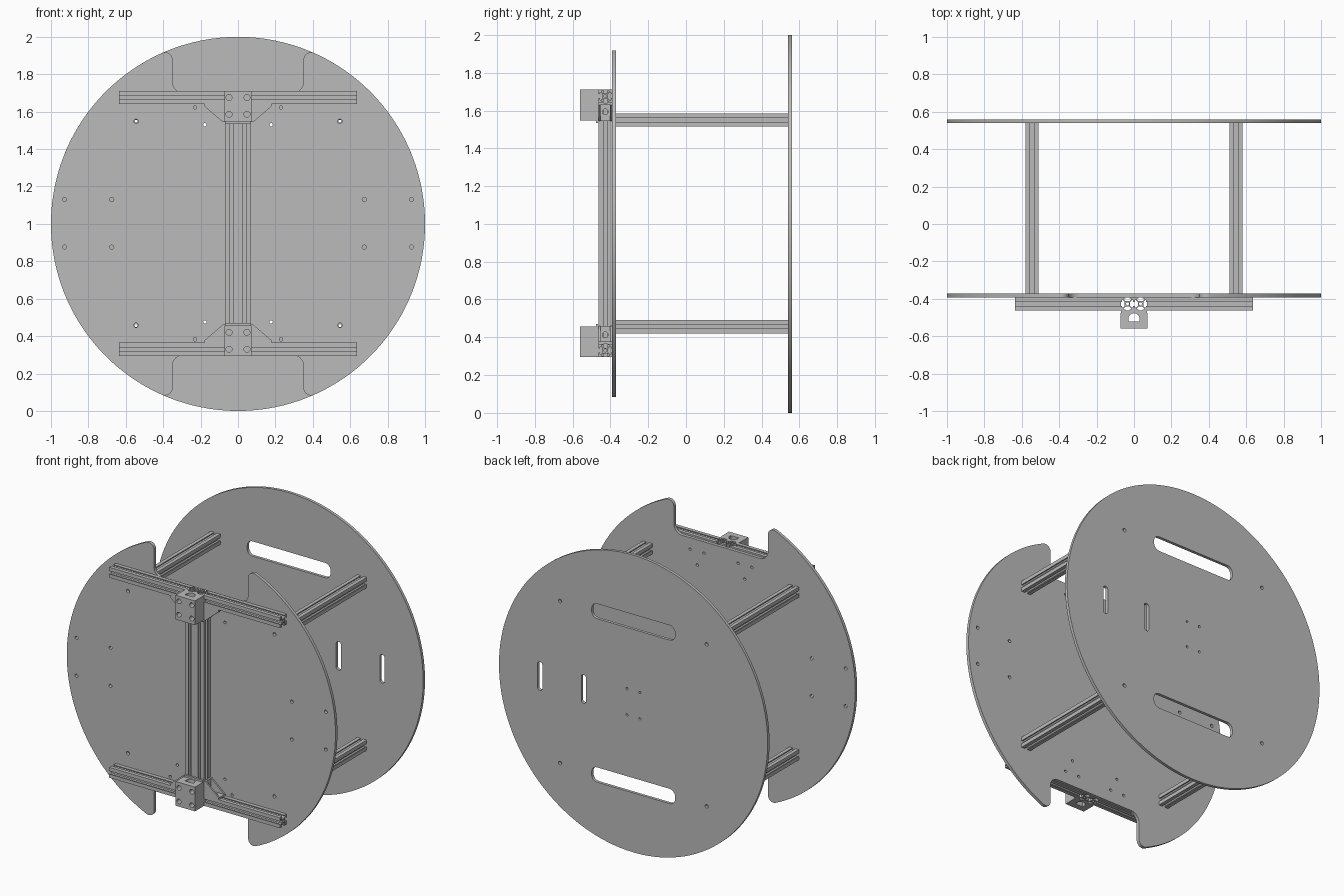
import bpy, bmesh
from math import sin, cos, pi, sqrt, atan2
from mathutils import Matrix, Vector

if "Cube" in bpy.data.objects:
    bpy.data.objects.remove(bpy.data.objects["Cube"])

grey = bpy.data.materials.new("plain grey metal")
grey.use_nodes = True
grey.diffuse_color = (0.5, 0.5, 0.5, 1)
grey.node_tree.nodes["Principled BSDF"].inputs["Base Color"].default_value = (0.5, 0.5, 0.5, 1)

# Main dimensions
MID = 1.003                      # height the frame is mirrored about
PLATE_FRONT, PLATE_BACK = -0.392, -0.371
DISC_FRONT, DISC_BACK = 0.54, 0.56
H = 0.035                        # half width of a rail
RAIL_Y = PLATE_FRONT - H
RAIL_FRONT = RAIL_Y - H
TOP = 0.708                      # rail top above the middle
SPLIT = -0.52                    # joint between the clamp halves

AXES = {"x": ("yzx"), "y": ("xzy"), "z": ("xyz")}


def arc(cx, cy, r, a0, a1, n):
    return [(cx + r * cos(a0 + (a1 - a0) * i / n), cy + r * sin(a0 + (a1 - a0) * i / n))
            for i in range(n + 1)]


def circle(cx, cy, r, n=16):
    return arc(cx, cy, r, 0, 2 * pi, n)[:-1]


def rect(x0, y0, x1, y1):
    return [(x0, y0), (x1, y0), (x1, y1), (x0, y1)]


def slot(cx, cy, w, h, r):
    pts = []
    for k, (sx, sy) in enumerate([(1, 1), (-1, 1), (-1, -1), (1, -1)]):
        pts += arc(cx + sx * (w / 2 - r), cy + sy * (h / 2 - r), r,
                   k * pi / 2, (k + 1) * pi / 2, 6)
    return pts


def extrude(name, loops, axis, lo, hi):
    """Fill an outline with holes and extrude it along an axis from lo to hi."""
    curve = bpy.data.curves.new(name, "CURVE")
    curve.dimensions = "2D"
    curve.fill_mode = "BOTH"
    curve.extrude = abs(hi - lo) / 2
    for loop in loops:
        spline = curve.splines.new("POLY")
        spline.points.add(len(loop) - 1)
        for point, (u, v) in zip(spline.points, loop):
            point.co = (u, v, 0, 1)
        spline.use_cyclic_u = True
    obj = bpy.data.objects.new(name, curve)
    bpy.context.collection.objects.link(obj)
    bpy.ops.object.select_all(action="DESELECT")
    obj.select_set(True)
    bpy.context.view_layer.objects.active = obj
    bpy.ops.object.convert(target="MESH")
    obj = bpy.context.view_layer.objects.active
    # Turn the local frame to the chosen axis and weld the caps
    matrix = Matrix.Identity(4)
    for col, letter in enumerate(AXES[axis]):
        direction = Vector([float(letter == c) for c in "xyz"])
        for row in range(3):
            matrix[row][col] = direction[row]
    matrix = matrix @ Matrix.Translation((0, 0, (lo + hi) / 2))
    bm = bmesh.new()
    bm.from_mesh(obj.data)
    bm.transform(matrix)
    bmesh.ops.remove_doubles(bm, verts=bm.verts, dist=1e-5)
    bmesh.ops.recalc_face_normals(bm, faces=bm.faces)
    bm.to_mesh(obj.data)
    bm.free()
    obj.data.materials.clear()
    obj.data.materials.append(grey)
    bpy.ops.object.shade_smooth_by_angle(angle=0.5)
    return obj


def rail(name, axis, u, v, lo, hi):
    """Slotted square extrusion with a centre bore."""
    half = [(0.0105, 0.0145), (0.02, 0.024), (0.02, 0.029), (0.0105, 0.029), (0.0105, H)]
    side = [(-x, y) for x, y in reversed(half)] + half + [(H, H)]
    pts = []
    for _ in range(4):
        pts += side
        side = [(y, -x) for x, y in side]
    extrude(name, [[(u + x, v + y) for x, y in pts], circle(u, v, 0.008, 12)], axis, lo, hi)


# Back disc with handle slots, upright slots and screw holes
loops = [circle(0, 1, 1, 128)]
for s in (1, -1):
    loops.append(slot(0, 1 + s * 0.55, 0.62, 0.1, 0.04))
    for t in (1, -1):
        loops.append(circle(t * 0.545, 1 + s * 0.545, 0.012))
        loops.append(circle(t * 0.048, 1 + s * 0.088, 0.008))
for x in (0.37, 0.695):
    loops.append(slot(x, 1, 0.035, 0.19, 0.015))
extrude("back_disc", loops, "y", DISC_FRONT, DISC_BACK)

# Front plate: disc with a rounded notch at top and bottom
NOTCH, FLOOR, TIP_R, FLOOR_R = 0.35, 0.70, 0.04, 0.06
tip_x = NOTCH + TIP_R
tip_z = sqrt((1 - TIP_R) ** 2 - tip_x ** 2)
a = atan2(tip_z, tip_x)
q = arc(0, 0, 1, 0, a, 36) + arc(tip_x, tip_z, TIP_R, a, pi, 8)[1:]
q += arc(NOTCH - FLOOR_R, FLOOR + FLOOR_R, FLOOR_R, 0, -pi / 2, 8)
outline = q + [(-x, z) for x, z in reversed(q)][:-1]
outline += [(-x, -z) for x, z in q] + [(x, -z) for x, z in reversed(q)][:-1]
loops = [[(x, z + 1) for x, z in outline]]
holes = [(0.545, 0.545, 0.012), (0.928, 0.127, 0.011), (0.675, 0.127, 0.011),
         (0.23, 0.62, 0.009), (0.127, 0.62, 0.009), (0.177, 0.527, 0.009)]
for x, z, r in holes:
    for s in (1, -1):
        for t in (1, -1):
            loops.append(circle(t * x, MID + s * z, r))
extrude("front_plate", loops, "y", PLATE_FRONT, PLATE_BACK)

# Double upright rail
for t, label in ((1, "left"), (-1, "right")):
    rail("upright_rail_" + label, "z", t * H, RAIL_Y, MID - TOP, MID + TOP)

for s, level in ((1, "upper"), (-1, "lower")):
    def z(d):
        return MID + s * d

    for t, label in ((1, "left"), (-1, "right")):
        tag = "_" + level + "_" + label
        # Rails joining the two discs, and cross rails
        rail("spacer_rail" + tag, "y", t * 0.545, z(0.547), PLATE_BACK, DISC_FRONT)
        rail("cross_rail" + tag, "x", RAIL_Y, z(TOP - H), t * 0.07, t * 0.635)

        # Corner bracket: two webs and two drilled legs
        web = [(0.07, 0.638), (0.18, 0.638), (0.18, 0.626), (0.082, 0.542), (0.07, 0.542)]
        web = [(t * x, z(d)) for x, d in web]
        for y in (RAIL_FRONT, PLATE_FRONT - 0.01):
            extrude("corner_web" + tag, [web], "y", y, y + 0.01)
        y0, y1 = RAIL_FRONT + 0.01, PLATE_FRONT - 0.01
        extrude("corner_upright_leg" + tag,
                [rect(y0, z(0.542), y1, z(0.638)), circle(RAIL_Y, z(0.59), 0.015)],
                "x", t * 0.07, t * 0.082)
        extrude("corner_cross_leg" + tag,
                [rect(t * 0.082, y0, t * 0.18, y1), circle(t * 0.13, RAIL_Y, 0.015)],
                "z", z(0.626), z(0.638))

    # Clamp block: drilled front half, grooved rear half and a base strip
    loops = [rect(-0.072, z(0.545), 0.072, z(TOP))]
    for x in (-0.048, 0.048):
        for d in (0.583, 0.673):
            loops.append(circle(x, z(d), 0.016))
    extrude("clamp_front_" + level, loops, "y", -0.56, SPLIT)
    groove = arc(0, SPLIT + 0.013, 0.03, 0, pi, 16)
    rear = [(0.03, SPLIT)] + groove + [(-0.03, SPLIT), (-0.072, SPLIT), (-0.072, -0.475),
                                       (0.072, -0.475), (0.072, SPLIT)]
    extrude("clamp_rear_" + level, [rear], "z", z(0.545), z(TOP))
    extrude("clamp_base_" + level, [rect(-0.07, z(0.532), 0.07, z(TOP))],
            "y", -0.475, RAIL_FRONT)
